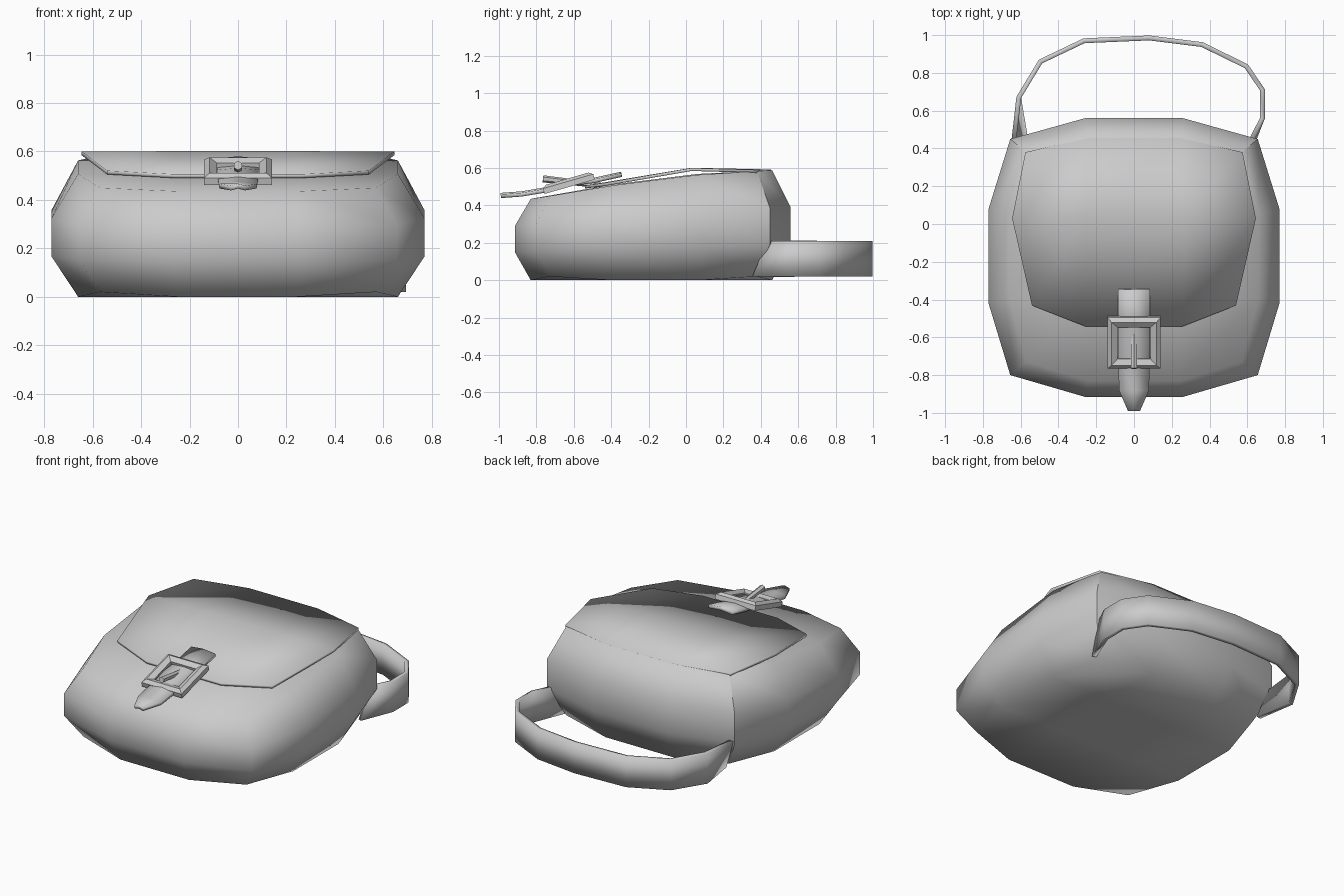
import bpy, bmesh, math
from mathutils import Matrix, Vector

if "Cube" in bpy.data.objects:
    bpy.data.objects.remove(bpy.data.objects["Cube"])


def add_object(name, bm, angle=None):
    mesh = bpy.data.meshes.new(name)
    bm.to_mesh(mesh)
    bm.free()
    ob = bpy.data.objects.new(name, mesh)
    bpy.context.collection.objects.link(ob)
    if angle:
        bpy.ops.object.select_all(action='DESELECT')
        bpy.context.view_layer.objects.active = ob
        ob.select_set(True)
        bpy.ops.object.shade_smooth_by_angle(angle=math.radians(angle))
    return ob


def sheet(name, rows, thickness, angle=35):
    """Thickened grid through rows of points."""
    bm = bmesh.new()
    grid = [[bm.verts.new(p) for p in row] for row in rows]
    for a, b in zip(grid, grid[1:]):
        for i in range(len(a) - 1):
            bm.faces.new((a[i], a[i + 1], b[i + 1], b[i]))
    ob = add_object(name, bm, angle)
    mod = ob.modifiers.new("thickness", 'SOLIDIFY')
    mod.thickness = thickness
    mod.offset = 0
    return ob


# Bag body: cube cut 3 x 3 x 3 and pushed into a puffed, wedge-shaped pouch
bm = bmesh.new()
bmesh.ops.create_cube(bm, size=3)
bmesh.ops.subdivide_edges(bm, edges=bm.edges[:], cuts=2, use_grid_fill=True)
top_z = [0.435, 0.512, 0.568, 0.588]
index = {}
for v in bm.verts:
    i, j, k = (round(c + 1.5) for c in v.co)
    index[v] = (i, j, k)
    side = 1 if i > 1 else -1
    edge_x, edge_y, cap = i in (0, 3), j in (0, 3), k in (0, 3)
    if edge_x and edge_y:
        x = 0.57 if cap else 0.655
        y = ((-0.73, 0.38) if cap else (-0.80, 0.45))[j // 3]
    elif edge_x:
        x = 0.66 if cap else 0.77
        y = ((-0.39, 0.06) if cap else (-0.42, 0.08))[j - 1]
    elif edge_y:
        x = 0.24 if cap else 0.26
        y = ((-0.83, 0.46) if cap else (-0.915, 0.56))[j // 3]
    else:
        x, y = 0.24, (-0.39, 0.06)[j - 1]
    t = (y + 0.91) / 1.47
    z = (0, 0.15 + 0.05 * t, 0.29 + 0.10 * t, top_z[j])[k]
    if edge_x and k == 3:
        z += 0.015 if j == 0 else -0.005
    if edge_x and edge_y and k == 0:
        z = 0.02
    v.co = (side * x, y, z)
for f in bm.faces:
    f.smooth = True
for e in bm.edges:  # crisp seams at the back corners
    a, b = (index[v] for v in e.verts)
    if a[0] == b[0] and a[0] in (0, 3) and a[1] == b[1] == 3:
        e.smooth = False
bmesh.ops.recalc_face_normals(bm, faces=bm.faces[:])
add_object("bag_body", bm)

# Front flap lying over the top
half_rows = [((0.26, -0.54, 0.498), (0.54, -0.43, 0.513)),
             ((0.26, 0.03, 0.593), (0.645, 0.03, 0.592)),
             ((0.24, 0.455, 0.584), (0.575, 0.38, 0.582))]
sheet("flap", [[(-o[0], o[1], o[2]), (-n[0], n[1], n[2]), n, o]
               for n, o in half_rows], 0.016)

# Shoulder strap: upright band looping behind the bag
path = [(-0.635, 0.45), (-0.61, 0.67), (-0.495, 0.86), (-0.265, 0.97), (0.08, 0.985),
        (0.36, 0.95), (0.595, 0.835), (0.68, 0.71), (0.68, 0.56), (0.62, 0.44)]
low = list(path)
low[0], low[-1] = (-0.57, 0.43), (0.60, 0.36)
sheet("shoulder_strap", [[(*p, 0.21) for p in path], [(*p, 0.02) for p in low]], 0.026)

# Closing tongue threaded through the buckle
tongue = [(-0.345, 0.562, 0.083), (-0.49, 0.53, 0.083), (-0.62, 0.514, 0.083),
          (-0.72, 0.484, 0.083), (-0.88, 0.457, 0.078), (-0.99, 0.449, 0.03)]
sheet("closing_tongue", [[(-w, y, z), (0, y, z + 0.008), (w, y, z)]
                         for y, z, w in tongue], 0.02)

# Buckle frame: chamfered section carried round a rectangle
tilt = Matrix.Translation((0, -0.627, 0.517)) @ Matrix.Rotation(math.radians(16), 4, 'X')
section = [(0.14, -0.018), (0.14, 0.012), (0.118, 0.027), (0.087, 0.012), (0.087, -0.018)]
bm = bmesh.new()
rings = [[bm.verts.new(tilt @ Vector((sx * r, sy * r, z))) for r, z in section]
         for sx, sy in ((1, 1), (-1, 1), (-1, -1), (1, -1))]
n = len(section)
for c in range(4):
    a, b = rings[c], rings[(c + 1) % 4]
    for i in range(n):
        bm.faces.new((a[i], a[(i + 1) % n], b[(i + 1) % n], b[i]))
bmesh.ops.recalc_face_normals(bm, faces=bm.faces[:])
add_object("buckle_frame", bm)

# Buckle prong: six-sided pin
start, end = Vector((0, -0.765, 0.542)), Vector((0, -0.44, 0.505))
axis = end - start
bm = bmesh.new()
bmesh.ops.create_cone(bm, cap_ends=True, segments=6, radius1=0.019, radius2=0.014,
                      depth=axis.length,
                      matrix=Matrix.Translation((start + end) / 2)
                      @ axis.to_track_quat('Z', 'Y').to_matrix().to_4x4())
add_object("buckle_prong", bm)
